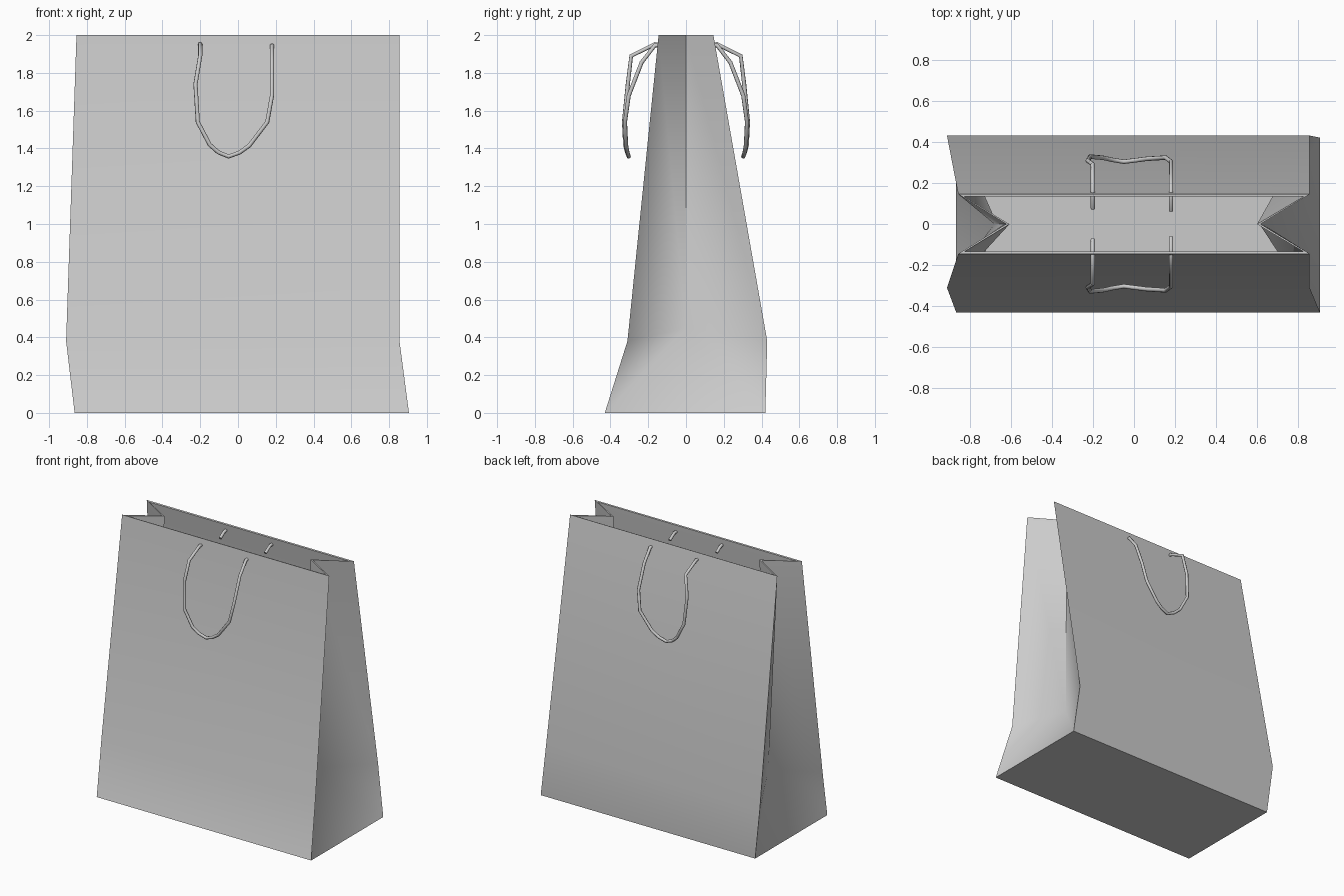
import bpy, bmesh

if "Cube" in bpy.data.objects:
    bpy.data.objects.remove(bpy.data.objects["Cube"])


def make_bag():
    bm = bmesh.new()
    V = lambda x, y, z: bm.verts.new((x, y, z))
    # corner order: front left, front right, back right, back left
    top = [V(-.855, -.145, 2), V(.855, -.145, 2), V(.855, .145, 2), V(-.855, .145, 2)]
    mid = [V(-.91, -.31, .38), V(.855, -.31, .38), V(.855, .43, .38), V(-.91, .43, .38)]
    low = [V(-.865, -.43, 0), V(.905, -.43, 0), V(.905, .42, 0), V(-.865, .42, 0)]
    # front and back panels, base
    for a, b in ((0, 1), (2, 3)):
        bm.faces.new((top[a], mid[a], mid[b], top[b]))
        bm.faces.new((mid[a], low[a], low[b], mid[b]))
    bm.faces.new(low[::-1])
    sharp = []
    # folded side gussets: fold runs from the rim down to an inner point
    for a, b, rim_x, fold_x in ((1, 2, .615, .625), (3, 0, -.622, -.68)):
        tip, fold = V(rim_x, 0, 2), V(fold_x, 0, .45)
        bm.faces.new((top[a], mid[a], fold, tip))
        bm.faces.new((tip, fold, mid[b], top[b]))
        bm.faces.new((mid[a], low[a], fold))
        bm.faces.new((low[a], low[b], fold))
        bm.faces.new((low[b], mid[b], fold))
        sharp += [(tip, fold), (tip, top[a]), (tip, top[b])]
    # crisp folds on the corners, the base and the rim
    for i in range(4):
        sharp += [(top[i], mid[i]), (mid[i], low[i]), (low[i], low[(i + 1) % 4])]
    sharp += [(top[0], top[1]), (top[2], top[3])]
    for f in bm.faces:
        f.smooth = True
    bmesh.ops.recalc_face_normals(bm, faces=bm.faces[:])
    for a, b in sharp:
        bm.edges.get((a, b)).smooth = False
    # make sure the base faces down
    bm.normal_update()
    base = min(bm.faces, key=lambda f: f.calc_center_median().z)
    if base.normal.z > 0:
        bmesh.ops.reverse_faces(bm, faces=bm.faces[:])
    me = bpy.data.meshes.new("paper_bag")
    bm.to_mesh(me)
    bm.free()
    ob = bpy.data.objects.new("paper_bag", me)
    bpy.context.collection.objects.link(ob)
    # paper thickness
    mod = ob.modifiers.new("thickness", "SOLIDIFY")
    mod.thickness = .012
    mod.offset = -1
    mod.use_even_offset = True


# cord path of the front handle, from one inner end to the other
PATH = [(-.2, -.075, 1.915), (-.2, -.12, 1.945), (-.2, -.165, 1.952),
        (-.2, -.29, 1.89), (-.225, -.308, 1.74), (-.213, -.328, 1.54),
        (-.15, -.322, 1.42), (-.105, -.312, 1.38), (-.05, -.303, 1.357),
        (.008, -.31, 1.378), (.06, -.317, 1.415), (.155, -.323, 1.54),
        (.18, -.303, 1.68), (.18, -.235, 1.855), (.18, -.165, 1.945),
        (.18, -.12, 1.945), (.18, -.065, 1.91)]


def make_handle(name, side):
    cu = bpy.data.curves.new(name, "CURVE")
    cu.dimensions = "3D"
    cu.bevel_depth = .011
    cu.bevel_resolution = 2
    cu.use_fill_caps = True
    sp = cu.splines.new("POLY")
    sp.points.add(len(PATH) - 1)
    for p, (x, y, z) in zip(sp.points, PATH):
        p.co = (x, y * side, z, 1)
    sp.use_smooth = True
    bpy.context.collection.objects.link(bpy.data.objects.new(name, cu))


make_bag()
make_handle("front_handle", 1)
make_handle("back_handle", -1)
